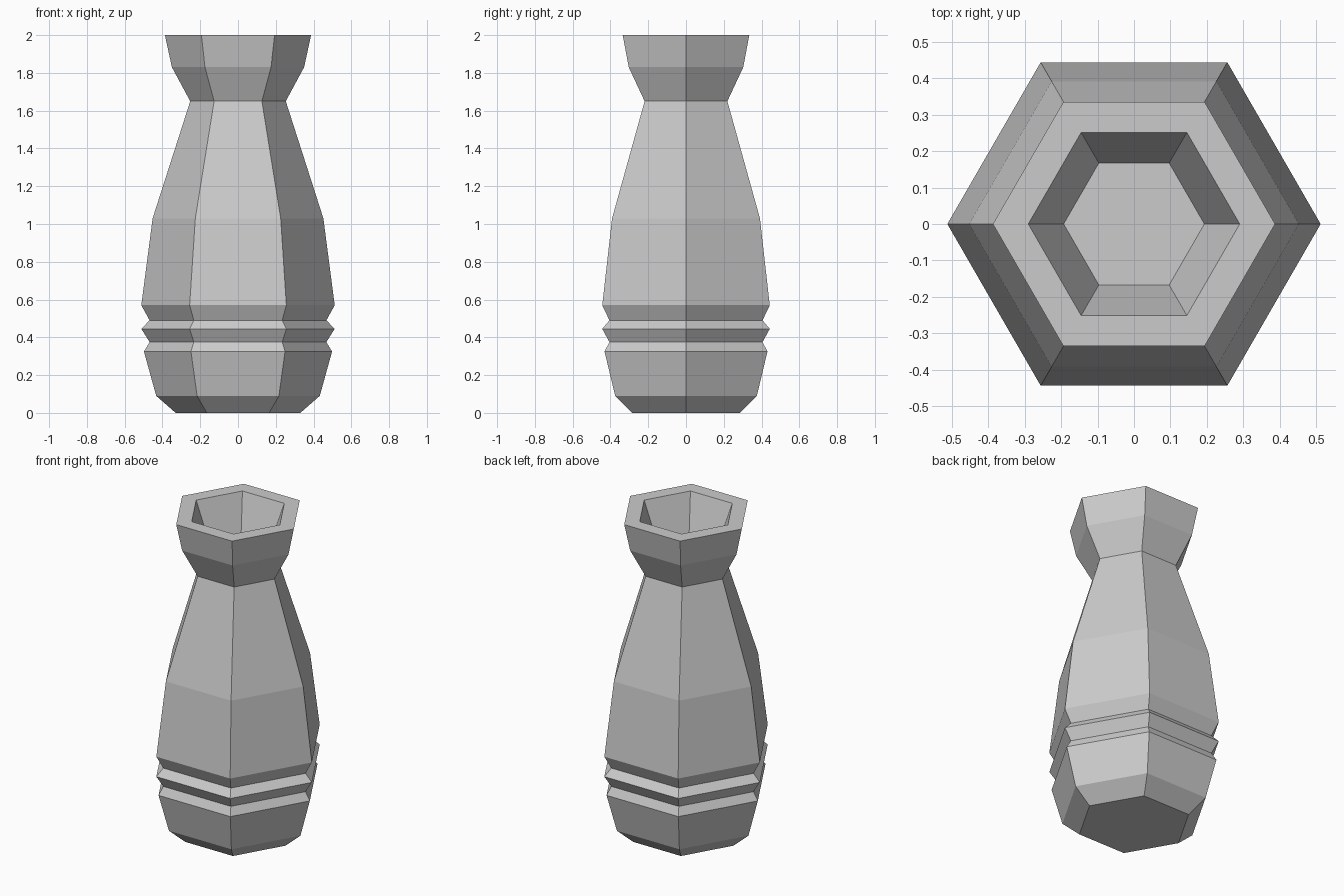
import bpy
import bmesh
from math import cos, sin, tau

SIDES = 6

cube = bpy.data.objects.get("Cube")
if cube:
    bpy.data.objects.remove(cube, do_unlink=True)

# Plain stone grey
grey = bpy.data.materials.new("stone_grey")
grey.use_nodes = True
colour = (0.6, 0.6, 0.6, 1)
grey.diffuse_color = colour
grey.node_tree.nodes["Principled BSDF"].inputs["Base Color"].default_value = colour


def lathe(name, profile):
    """Closed faceted solid from (radius, height) rings, capped at both ends."""
    bm = bmesh.new()
    rings = [[bm.verts.new((r * cos(tau * i / SIDES), r * sin(tau * i / SIDES), z))
              for i in range(SIDES)] for r, z in profile]
    for low, high in zip(rings, rings[1:]):
        for i in range(SIDES):
            j = (i + 1) % SIDES
            bm.faces.new((low[i], low[j], high[j], high[i]))
    bm.faces.new(rings[0][::-1])
    bm.faces.new(rings[-1])
    bmesh.ops.recalc_face_normals(bm, faces=bm.faces)
    mesh = bpy.data.meshes.new(name)
    bm.to_mesh(mesh)
    bm.free()
    mesh.materials.append(grey)
    obj = bpy.data.objects.new(name, mesh)
    bpy.context.collection.objects.link(obj)
    return obj


foot = [(0.33, 0), (0.433, 0.09), (0.498, 0.325)]
grooves = [(0.468, 0.375), (0.512, 0.445), (0.468, 0.49), (0.512, 0.57)]
body = [(0.452, 1.03), (0.253, 1.65)]
collar = [(0.35, 1.83), (0.387, 2)]
# Flat rim, then down into the mouth to its floor
mouth = [(0.29, 2), (0.193, 1.74)]

lathe("vase", foot + grooves + body + collar + mouth)
